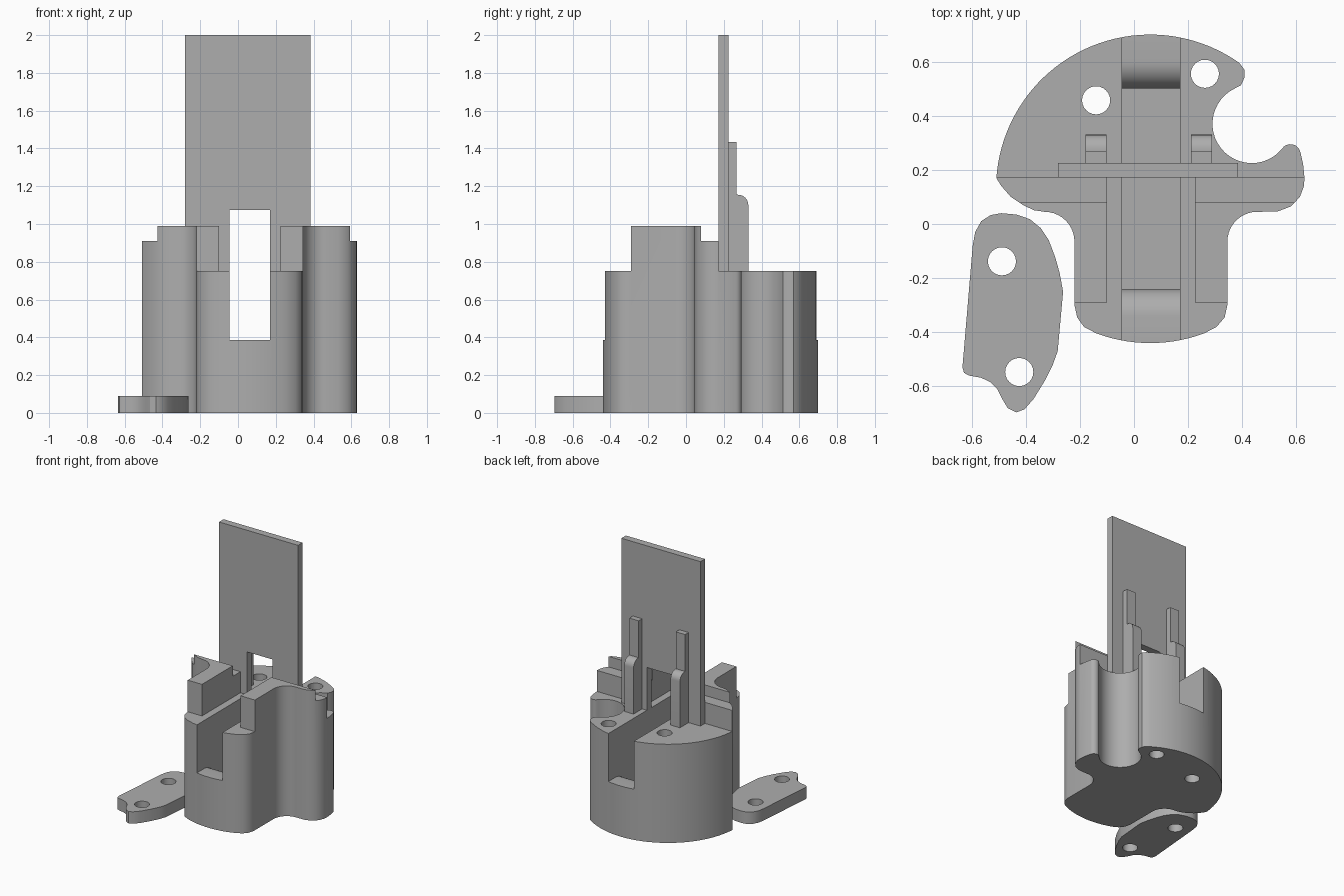
import bpy, bmesh, math

if "Cube" in bpy.data.objects:
    bpy.data.objects.remove(bpy.data.objects["Cube"])

grey = bpy.data.materials.new("plain grey")
grey.diffuse_color = (0.42, 0.42, 0.42, 1)
grey.use_nodes = True
grey.node_tree.nodes["Principled BSDF"].inputs["Base Color"].default_value = grey.diffuse_color


def arc(cx, cy, r, a0, a1, n):
    """Points on a circle between two angles in degrees."""
    return [(cx + r * math.cos(math.radians(a0 + (a1 - a0) * i / n)),
             cy + r * math.sin(math.radians(a0 + (a1 - a0) * i / n))) for i in range(n + 1)]


def prism(name, pts, lo, hi, axis="z"):
    """Extrude an (x, y) profile along z, or a (y, z) profile along x."""
    place = (lambda p, t: (p[0], p[1], t)) if axis == "z" else (lambda p, t: (t, p[0], p[1]))
    bm = bmesh.new()
    a = [bm.verts.new(place(p, lo)) for p in pts]
    b = [bm.verts.new(place(p, hi)) for p in pts]
    n = len(pts)
    bm.faces.new(a[::-1])
    bm.faces.new(b)
    for i in range(n):
        j = (i + 1) % n
        bm.faces.new((a[i], a[j], b[j], b[i]))
    bmesh.ops.recalc_face_normals(bm, faces=bm.faces)
    me = bpy.data.meshes.new(name)
    bm.to_mesh(me)
    bm.free()
    ob = bpy.data.objects.new(name, me)
    me.materials.append(grey)
    bpy.context.collection.objects.link(ob)
    return ob


def box(name, x0, x1, y0, y1, z0, z1):
    return prism(name, [(x0, y0), (x1, y0), (x1, y1), (x0, y1)], z0, z1)


def cut(ob, cutters):
    bpy.context.view_layer.objects.active = ob
    for c in cutters:
        m = ob.modifiers.new("cut", "BOOLEAN")
        m.operation, m.solver, m.object = "DIFFERENCE", "EXACT", c
        bpy.ops.object.modifier_apply(modifier=m.name)
        bpy.data.objects.remove(c)


def smooth(ob):
    bpy.ops.object.select_all(action="DESELECT")
    ob.select_set(True)
    bpy.context.view_layer.objects.active = ob
    bpy.ops.object.shade_smooth_by_angle(angle=math.radians(30))


def hole(x, y):
    return prism("hole_cutter", arc(x, y, 0.052, 0, 345, 23), -0.1, 1.2)


# Body outline: big round back, hooked notch on the right, narrow front neck
outline = (
    arc(0.06, 0.13, 0.57, 54.7, 176, 40)
    + [(-0.49, 0.14), (-0.455, 0.10), (-0.41, 0.07), (-0.37, 0.051)]
    + arc(-0.33, -0.065, 0.11, 90, 0, 10)
    + [(-0.22, -0.30), (-0.21, -0.345), (-0.185, -0.38)]
    + arc(0.06, 0.13, 0.57, 249.4, 290.6, 14)
    + [(0.305, -0.38), (0.335, -0.345), (0.345, -0.30)]
    + arc(0.455, -0.065, 0.11, 180, 90, 10)
    + [(0.53, 0.046), (0.58, 0.065), (0.613, 0.10), (0.628, 0.14), (0.63, 0.17), (0.625, 0.22)]
    + arc(0.578, 0.257, 0.038, 10, 130, 7)
    + arc(0.435, 0.37, 0.145, -40, -244, 24)
    + [(0.395, 0.513), (0.408, 0.54), (0.408, 0.57)]
)
body = prism("body", outline, 0, 0.99)

# Stepped top, strap slot with rounded inner lips, and screw holes
slot = ([(-0.9, 0.385)] + arc(-0.34, 0.285, 0.1, 90, 0, 8) + [(-0.24, 0.2), (0.5, 0.2)]
        + arc(0.6, 0.285, 0.1, 180, 90, 8) + [(0.9, 0.385), (0.9, 1.2), (-0.9, 1.2)])
cut(body, [
    box("front_cutter", -1, 1, -1, -0.29, 0.75, 1.2),
    box("back_cutter", -1, 1, 0.172, 1, 0.75, 1.2),
    box("middle_cutter", -0.10, 0.225, -1, 1, 0.75, 1.2),
    box("step_cutter", -1, 1, 0.08, 1, 0.91, 1.2),
    prism("slot_cutter", slot, -0.045, 0.17, "x"),
    hole(-0.14, 0.457), hole(0.262, 0.555),
])
smooth(body)

# Tall back plate with a doorway above the slot
prism_plate = box("back_plate", -0.28, 0.385, 0.172, 0.226, 0.75, 2.0)
cut(prism_plate, [box("doorway_cutter", -0.045, 0.17, 0, 0.5, 0.5, 1.075)])

# Stepped ribs behind the plate
rib = ([(0.226, 0.75), (0.33, 0.75)] + arc(0.275, 1.10, 0.055, 0, 90, 8)
       + [(0.268, 1.155), (0.268, 1.435), (0.226, 1.435)])
for name, x in (("left_rib", -0.18), ("right_rib", 0.21)):
    smooth(prism(name, rib, x, x + 0.078, "x"))

# Separate clamp plate lying beside the body
clamp = prism("clamp_plate", [
    (-0.49, 0.04), (-0.53, 0.033), (-0.565, 0.01), (-0.587, -0.03), (-0.596, -0.08),
    (-0.634, -0.53), (-0.628, -0.55), (-0.61, -0.56), (-0.565, -0.568), (-0.53, -0.585),
    (-0.505, -0.61), (-0.488, -0.645), (-0.467, -0.68), (-0.435, -0.696), (-0.405, -0.685),
    (-0.37, -0.645), (-0.33, -0.58), (-0.30, -0.52), (-0.282, -0.47), (-0.262, -0.25),
    (-0.275, -0.18), (-0.292, -0.12), (-0.315, -0.06), (-0.345, -0.015), (-0.385, 0.018),
    (-0.435, 0.035)], 0, 0.09)
cut(clamp, [hole(-0.488, -0.138), hole(-0.424, -0.547)])
smooth(clamp)
